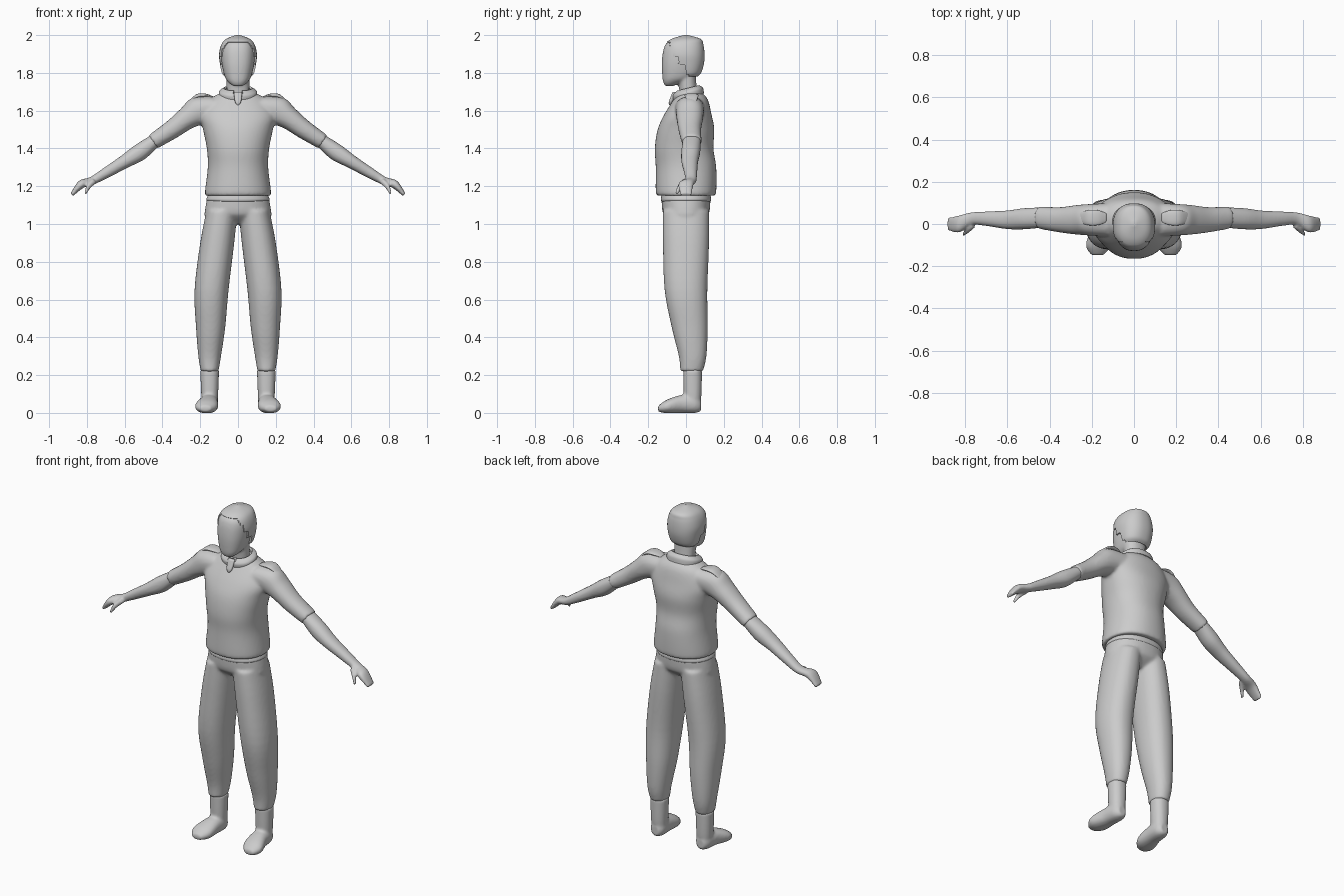
import bpy
import bmesh
from math import cos, sin, pi, copysign
from mathutils import Vector

cube = bpy.data.objects.get("Cube")
if cube:
    bpy.data.objects.remove(cube, do_unlink=True)

color = (0.6, 0.6, 0.6, 1)
grey = bpy.data.materials.new("plain_grey")
grey.use_nodes = True
grey.diffuse_color = color
grey.node_tree.nodes["Principled BSDF"].inputs["Base Color"].default_value = color

across = Vector((1, 0, 0))
depth = Vector((0, 1, 0))
up = Vector((0, 0, 1))
arm_up = Vector((0.56, 0, 0.83))


def spline(points, index, t):
    """Catmull-Rom value between one station and the next."""
    last = len(points) - 1
    before, start, end, after = (points[max(0, min(last, index + k))] for k in (-1, 0, 1, 2))
    result = []
    for o, q, r, s in zip(before, start, end, after):
        slope_in, slope_out = (r - o) / 2, (s - q) / 2
        cubic = slope_in + slope_out - 2 * (r - q)
        square = r - q - slope_in - cubic
        result.append(q + t * (slope_in + t * (square + t * cubic)))
    return result


def superellipse(angle, power):
    """Point on a rounded unit ring."""
    return [copysign(abs(value) ** (2 / power), value) for value in (cos(angle), sin(angle))]


def loft(bm, stations, side=across, front=depth, power=2.2, segments=48, steps=5, cap=True):
    """Skin over rings; a station is x, y, z and the radii along side and front."""
    rows = [spline(stations, index, step / steps)
            for index in range(len(stations) - 1) for step in range(steps)]
    rows.append(stations[-1])
    rings = []
    for x, y, z, side_radius, front_radius in rows:
        ring = []
        for k in range(segments):
            u, v = superellipse(2 * pi * k / segments, power)
            offset = side * u * side_radius + front * v * front_radius
            ring.append(bm.verts.new(Vector((x, y, z)) + offset))
        rings.append(ring)
    for lower, upper in zip(rings, rings[1:]):
        for k in range(segments):
            n = (k + 1) % segments
            bm.faces.new((lower[k], lower[n], upper[n], upper[k]))
    if cap:
        bm.faces.new(rings[0][::-1])
        bm.faces.new(rings[-1])


def upright(rows):
    """Stations on the centre line from z, y, side radius, front radius."""
    return [(0, y, z, side_radius, front_radius) for z, y, side_radius, front_radius in rows]


def loft_pair(bm, stations, side=across, front=depth):
    """The same loft on the left and the right."""
    loft(bm, stations, side, front)
    mirrored_front = Vector((-front.x, front.y, front.z))
    loft(bm, [(-x, *rest) for x, *rest in stations], side, mirrored_front)


def finish(name, bm, blend=0, thickness=0):
    """Make the object; blend fuses overlapping lofts, thickness turns a sheet into a shell."""
    bmesh.ops.recalc_face_normals(bm, faces=bm.faces[:])
    mesh = bpy.data.meshes.new(name)
    bm.to_mesh(mesh)
    bm.free()
    mesh.materials.append(grey)
    mesh.shade_smooth()
    part = bpy.data.objects.new(name, mesh)
    bpy.context.collection.objects.link(part)
    if blend:
        remesh = part.modifiers.new("blend", 'REMESH')
        remesh.mode = 'VOXEL'
        remesh.voxel_size = blend
        remesh.use_smooth_shade = True
        soften = part.modifiers.new("soften", 'SMOOTH')
        soften.factor = 0.5
        soften.iterations = 5
    if thickness:
        shell = part.modifiers.new("shell", 'SOLIDIFY')
        shell.thickness = thickness
        shell.offset = -1
        part.modifiers.new("crisp_edges", 'EDGE_SPLIT').split_angle = 0.8


# Shirt: torso and short sleeves blended together
bm = bmesh.new()
loft(bm, upright([(1.15, 0, .17, .15), (1.17, 0, .175, .16), (1.3, 0, .16, .16), (1.4, -.01, .165, .155),
                  (1.5, 0, .185, .15), (1.58, .01, .2, .125), (1.66, .025, .15, .09), (1.7, .02, .08, .06)]))
loft_pair(bm, [(.1, .02, 1.61, .08, .08), (.2, .02, 1.6, .075, .08), (.27, .02, 1.56, .07, .06),
               (.35, .02, 1.5, .06, .05), (.45, .03, 1.435, .053, .042)], depth, arm_up)
finish("shirt", bm, blend=.009)

# Shoulder straps
bm = bmesh.new()
loft_pair(bm, [(.13, .03, 1.67, .02, .006), (.17, .03, 1.68, .035, .01), (.22, .03, 1.675, .035, .01),
               (.28, .03, 1.625, .015, .005)], depth, Vector((.3, 0, 1)))
finish("shoulder_straps", bm)

# Collar, open at the throat
bm = bmesh.new()
loft(bm, upright([(1.67, .015, .1, .08), (1.7, .01, .1, .08), (1.72, .01, .075, .06)]),
     front=depth + up / 4, cap=False)
centres = [(face, face.calc_center_median()) for face in bm.faces]
gap = [face for face, centre in centres if centre.y < 0 and abs(centre.x) < .02]
bmesh.ops.delete(bm, geom=gap, context='FACES')
finish("collar", bm, thickness=.012)

# Placket
bm = bmesh.new()
loft(bm, upright([(1.63, -.085, .005, .005), (1.65, -.08, .017, .01), (1.7, -.06, .022, .01)]), power=3)
finish("placket", bm)

# Trousers: hips and two legs blended together
bm = bmesh.new()
loft(bm, upright([(1, 0, .08, .06), (1.04, 0, .17, .11), (1.07, 0, .175, .125), (1.14, 0, .163, .13)]))
loft_pair(bm, [(.15, .03, .22, .047, .06), (.15, .035, .3, .06, .073), (.145, .02, .45, .077, .095),
               (.14, 0, .65, .09, .113), (.11, 0, .9, .09, .122), (.085, 0, 1.07, .082, .122)])
finish("trousers", bm, blend=.009)

# Waistband
bm = bmesh.new()
loft(bm, upright([(1.12, 0, .16, .13), (1.13, 0, .168, .133), (1.15, 0, .16, .13)]))
finish("waistband", bm)

# Bare arms with hands and thumbs
bm = bmesh.new()
loft_pair(bm, [(.38, .03, 1.48, .046, .034), (.44, .03, 1.44, .048, .036), (.52, .025, 1.38, .05, .045),
               (.6, .02, 1.33, .044, .036), (.7, .025, 1.27, .034, .028), (.77, .025, 1.23, .03, .022),
               (.83, 0, 1.21, .04, .022), (.88, 0, 1.155, .03, .01)], depth, arm_up)
loft_pair(bm, [(.76, 0, 1.23, .02, .016), (.79, -.03, 1.2, .015, .014), (.81, -.05, 1.16, .008, .008)],
          depth, arm_up)
finish("arms", bm, blend=.006)

# Feet: ankles and feet blended together
bm = bmesh.new()
loft_pair(bm, [(.15, .035, .03, .04, .04), (.15, .035, .1, .045, .047), (.15, .035, .23, .05, .05)])
loft_pair(bm, [(.15, .08, .04, .025, .03), (.15, .05, .048, .044, .048), (.155, -.02, .048, .05, .048),
               (.168, -.1, .034, .06, .036), (.173, -.148, .022, .03, .015)], across, up)
finish("feet", bm, blend=.008)

# Head and neck blended together
bm = bmesh.new()
loft(bm, upright([(1.73, -.09, .025, .02), (1.75, -.07, .05, .05), (1.78, -.04, .07, .085),
                  (1.85, -.02, .086, .108), (1.92, -.012, .088, .108), (1.96, -.01, .075, .09),
                  (1.985, 0, .045, .05)]), power=2.4)
loft(bm, upright([(1.65, .02, .06, .05), (1.72, .01, .06, .047), (1.82, 0, .065, .05)]))
finish("head", bm, blend=.007)

# Hair cap with a stepped edge beside the face
bm = bmesh.new()
loft(bm, upright([(1.78, 0, .07, .06), (1.8, 0, .085, .08), (1.85, -.005, .096, .1),
                  (1.9, -.01, .1, .108), (1.95, -.01, .088, .102), (1.98, 0, .063, .077),
                  (2, 0, .01, .01)]), power=2.3, segments=72, steps=7)
hairline = [(1.965, -.2), (1.93, -.085), (1.885, -.07), (1.84, -.04), (1.79, 0), (1, .015)]


def is_face_area(face):
    centre = face.calc_center_median()
    return centre.y < next(edge for level, edge in hairline if centre.z > level)


bmesh.ops.delete(bm, geom=[face for face in bm.faces if is_face_area(face)], context='FACES')
finish("hair", bm, thickness=.014)
